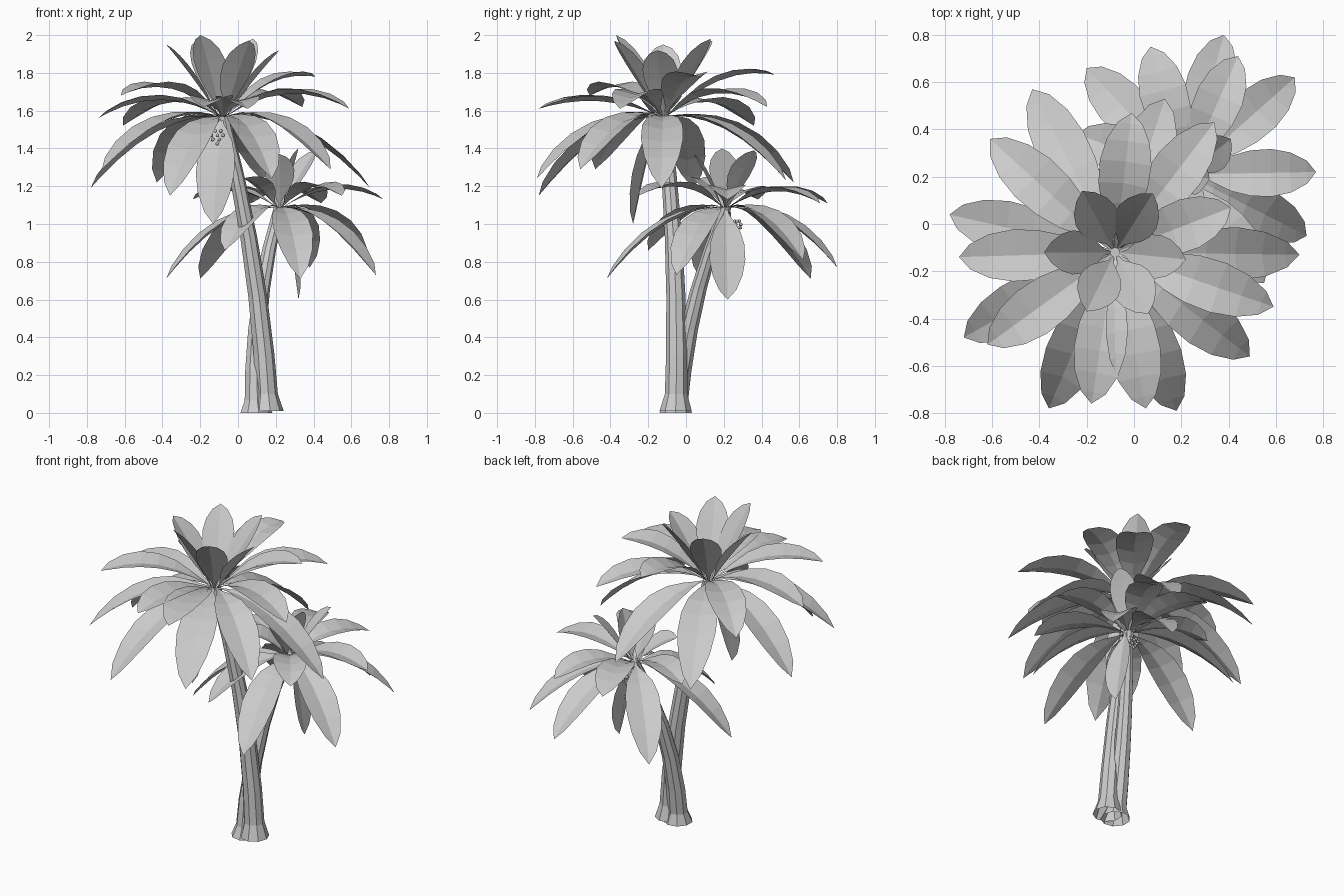
import bpy, bmesh, math
from mathutils import Vector

cube = bpy.data.objects.get("Cube")
if cube:
    bpy.data.objects.remove(cube, do_unlink=True)

# One plain grey for everything
grey = bpy.data.materials.new("light_grey")
grey.use_nodes = True
colour = (0.6, 0.6, 0.6, 1)
grey.diffuse_color = colour
grey.node_tree.nodes["Principled BSDF"].inputs["Base Color"].default_value = colour


def finish(name, bm, smooth=False):
    mesh = bpy.data.meshes.new(name)
    bm.to_mesh(mesh)
    bm.free()
    mesh.materials.append(grey)
    obj = bpy.data.objects.new(name, mesh)
    bpy.context.collection.objects.link(obj)
    for poly in mesh.polygons:
        poly.use_smooth = smooth
    return obj


def bezier(a, b, c, t):
    return a * (1 - t) ** 2 + b * 2 * t * (1 - t) + c * t * t


def trunk(name, start, bend, end, top_radius):
    """Leaning tube with a flared, open foot."""
    bm = bmesh.new()
    sides, rings = 9, []
    for t in (0, 0.06, 0.2, 0.4, 0.6, 0.8, 1):
        centre = bezier(start, bend, end, t)
        radius = 0.062 + (top_radius - 0.062) * t + (0.025 if t == 0 else 0)
        rings.append([bm.verts.new(centre + Vector((
            math.cos(math.tau * i / sides), math.sin(math.tau * i / sides), 0)) * radius)
            for i in range(sides)])
    for low, high in zip(rings, rings[1:]):
        for i in range(sides):
            j = (i + 1) % sides
            bm.faces.new((low[i], low[j], high[j], high[i]))
    bm.faces.new(rings[-1])
    finish(name, bm)


# Leaf outline: distance along the rib and half width
OUTLINE = [(0, .006), (.1, .016), (.2, .045), (.33, .083), (.48, .107),
           (.64, .112), (.79, .094), (.92, .054), (1, 0)]


def leaf(bm, root, tip, width, lift):
    """Arched blade, folded along its midrib."""
    reach = Vector((tip.x - root.x, tip.y - root.y, 0))
    length = reach.length
    heading = reach.normalized()
    side = Vector((-heading.y, heading.x, 0))
    base = root + heading * 0.02
    control = (base + tip) / 2 + Vector((0, 0, lift * length))
    previous = None
    for t, half in OUTLINE:
        p = bezier(base, control, tip, t)
        tangent = (control - base) * (1 - t) + (tip - control) * t
        up = tangent.cross(side).normalized()
        half *= width
        rib = bm.verts.new(p)
        if half == 0:
            row = [rib]
        else:
            fold = up * half * 0.25
            row = [bm.verts.new(p + side * half + fold), rib,
                   bm.verts.new(p - side * half + fold)]
        if previous:
            if len(row) == 1:
                bm.faces.new((previous[0], previous[1], rib))
                bm.faces.new((previous[1], previous[2], rib))
            else:
                for i in range(2):
                    bm.faces.new((previous[i], previous[i + 1], row[i + 1], row[i]))
        previous = row


def crown(name, root, tips, width, lift):
    bm = bmesh.new()
    for tip in tips:
        leaf(bm, root, Vector(tip), width, lift)
    finish(name, bm)


def fruit(name, root, centre, radius):
    """Hanging bunch of small round fruit on a thin stalk."""
    bm = bmesh.new()
    for layer, count in enumerate((3, 5, 4, 1)):
        for i in range(count):
            angle = math.tau * i / count + layer
            spread = radius * (0 if count == 1 else count / 5)
            spot = centre + Vector((math.cos(angle) * spread, math.sin(angle) * spread,
                                    radius * (1 - layer * 0.7)))
            ball = bmesh.ops.create_icosphere(bm, subdivisions=1, radius=0.01)
            bmesh.ops.translate(bm, verts=ball["verts"], vec=spot)
    across = Vector((0.005, 0, 0))
    bm.faces.new([bm.verts.new(p) for p in (
        root - across, root + across, centre + across, centre - across)])
    finish(name, bm, True)


# Trunks
tall_top = Vector((-0.08, -0.12, 1.57))
short_top = Vector((0.22, 0.21, 1.09))
trunk("tall_trunk", Vector((0.155, -0.055, 0.01)), Vector((0.125, -0.03, 0.75)), tall_top, 0.036)
trunk("short_trunk", Vector((0.095, -0.055, 0)), Vector((0.065, 0, 0.55)), short_top, 0.032)

# Tall palm leaves
crown("tall_upright_leaves", tall_top, [
    (-.22, .14, 1.97), (.08, .13, 1.98), (-.38, -.12, 1.95),
    (.22, -.15, 1.92), (-.2, -.37, 2), (.06, -.38, 1.97)], 0.83, 0.09)
crown("tall_spreading_leaves", tall_top, [
    (.41, .07, 1.78), (.59, -.35, 1.61), (-.74, -.14, 1.56), (-.61, .36, 1.52),
    (-.01, .47, 1.79), (-.62, -.51, 1.68), (.34, .43, 1.62)], 0.98, 0.28)
crown("tall_front_leaves", tall_top, [
    (.05, -.78, 1.61), (-.18, -.76, 1.62)], 0.98, 0.18)
crown("tall_drooping_leaves", tall_top, [
    (-.78, .04, 1.19), (.7, -.13, 1.19), (-.43, .57, 1.22), (-.36, -.78, 1.15),
    (.18, -.79, 1.24), (.49, -.56, 1.29), (-.72, -.48, 1.29),
    (.13, .53, 1.23)], 1, 0.29)
crown("tall_hanging_leaf", tall_top, [(-.13, -.28, 1)], 0.95, 0.7)

# Short palm leaves
crown("short_upright_leaves", short_top, [
    (.41, .36, 1.39), (.32, .19, 1.4), (.22, .04, 1.37)], 0.7, 0.1)
crown("short_spreading_leaves", short_top, [
    (.77, .22, 1.13), (.44, .71, 1.11), (.07, .75, 1.11), (-.24, .38, 1.13),
    (.02, .06, 1.24), (.55, -.25, 1.15)], 0.9, 0.27)
crown("short_drooping_leaves", short_top, [
    (-.2, .66, .71), (.38, .8, .77), (.68, .62, .81), (.73, -.05, .73),
    (.33, -.42, .71), (-.07, -.2, .86), (-.38, .08, .71)], 0.92, 0.3)
crown("short_hanging_leaf", short_top, [(.32, .22, .6)], 0.85, 0.7)

# Fruit bunches
fruit("tall_fruit", tall_top, Vector((-0.11, -0.19, 1.46)), 0.032)
fruit("short_fruit", short_top, Vector((0.23, 0.27, 0.99)), 0.025)
